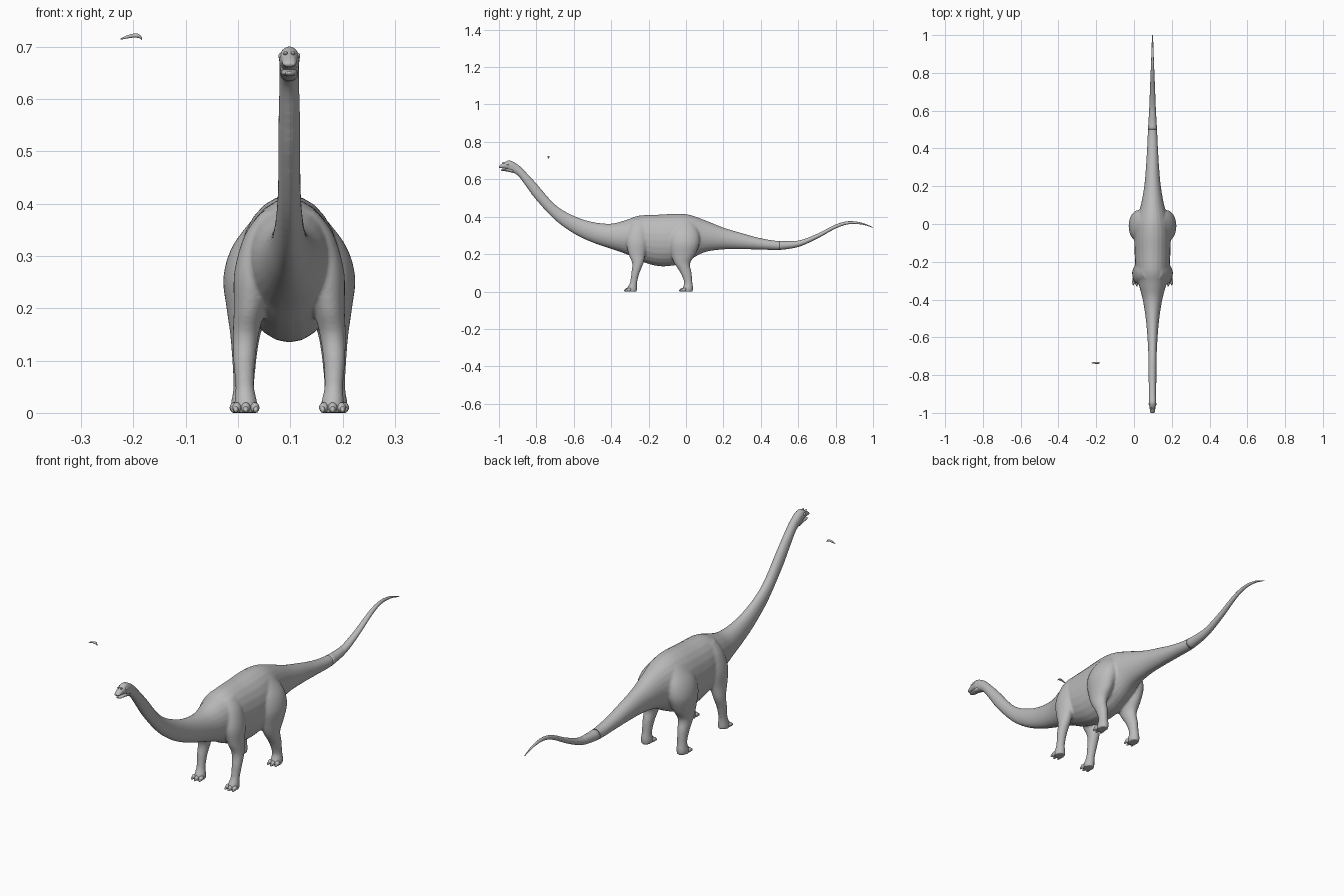
import bpy, bmesh, math
from mathutils import Matrix, Vector

if "Cube" in bpy.data.objects:
    bpy.data.objects.remove(bpy.data.objects["Cube"], do_unlink=True)

CENTRE = 0.098  # the animal stands beside the origin


def material(name, value):
    mat = bpy.data.materials.new(name)
    mat.use_nodes = True
    colour = (value, value, value, 1)
    mat.diffuse_color = colour
    mat.node_tree.nodes["Principled BSDF"].inputs["Base Color"].default_value = colour
    return mat


hide = material("grey hide", 0.5)


def smooth_rows(rows, steps=5):
    """Catmull-Rom interpolation through the section rows."""
    result = []
    for i in range(len(rows) - 1):
        a, b, c, d = (rows[min(max(i + k, 0), len(rows) - 1)] for k in (-1, 0, 1, 2))
        for s in range(steps):
            t = s / steps
            result.append([0.5 * (2 * q + (r - p) * t + (2 * p - 5 * q + 4 * r - w) * t * t
                                  + (3 * q - p - 3 * r + w) * t ** 3)
                           for p, q, r, w in zip(a, b, c, d)])
    result.append(list(rows[-1]))
    return result


def loft(bm, rings):
    loops = [[bm.verts.new(p) for p in ring] for ring in rings]
    n = len(loops[0])
    for lower, upper in zip(loops, loops[1:]):
        for i in range(n):
            j = (i + 1) % n
            bm.faces.new((lower[i], lower[j], upper[j], upper[i]))
    bm.faces.new(loops[0][::-1])
    bm.faces.new(loops[-1])


def circle(n=24):
    return [(math.cos(math.tau * i / n), math.sin(math.tau * i / n)) for i in range(n)]


def spine_loft(bm, rows):
    """Rows: y, top z, bottom z, half width."""
    loft(bm, [[(w * c, y, (top + low) / 2 + (top - low) / 2 * s) for c, s in circle()]
              for y, top, low, w in smooth_rows(rows)])


def leg_loft(bm, rows, side):
    """Rows: z, x, y, half width, half depth."""
    loft(bm, [[(side * (x + rx * c), y + ry * s, z) for c, s in circle()]
              for z, x, y, rx, ry in smooth_rows(rows)])


def ball(bm, centre, size, tilt=0.0):
    matrix = (Matrix.Translation(centre) @ Matrix.Rotation(tilt, 4, "X")
              @ Matrix.Diagonal((*size, 1)))
    bmesh.ops.create_uvsphere(bm, u_segments=16, v_segments=10, radius=1, matrix=matrix)


def finish(bm, name, x=CENTRE):
    bmesh.ops.recalc_face_normals(bm, faces=bm.faces)
    for face in bm.faces:
        face.smooth = True
    mesh = bpy.data.meshes.new(name)
    bm.to_mesh(mesh)
    bm.free()
    mesh.materials.append(hide)
    obj = bpy.data.objects.new(name, mesh)
    obj.location.x = x
    bpy.context.collection.objects.link(obj)
    return obj


# Section profiles
trunk = [
    (-.95, .698, .645, .019), (-.9, .68, .62, .019), (-.85, .632, .555, .02),
    (-.8, .578, .488, .021), (-.7, .465, .382, .022), (-.6, .405, .31, .027),
    (-.5, .372, .262, .036), (-.4, .363, .228, .052), (-.32, .383, .2, .073),
    (-.25, .406, .165, .088), (-.15, .411, .136, .095), (-.05, .416, .142, .096),
    (.02, .41, .17, .085), (.1, .382, .21, .062), (.2, .342, .225, .044),
    (.3, .312, .226, .035), (.4, .285, .224, .029), (.5, .27, .222, .024),
    (.6, .272, .238, .018)]
tail_end = [
    (.5, .27, .222, .024), (.6, .272, .238, .018), (.7, .308, .282, .014),
    (.8, .358, .337, .01), (.87, .376, .36, .007), (.94, .368, .358, .005),
    (1, .344, .341, .002)]
hind_leg = [
    (0, .088, .006, .023, .03), (.02, .088, .01, .023, .028), (.05, .087, .012, .02, .022),
    (.1, .086, 0, .023, .03), (.15, .084, -.02, .029, .042), (.2, .08, -.015, .04, .066),
    (.26, .075, -.01, .051, .083), (.32, .062, -.01, .046, .078), (.38, .032, -.01, .03, .05)]
front_leg = [
    (0, .083, -.29, .023, .028), (.02, .083, -.288, .022, .026), (.05, .085, -.28, .018, .019),
    (.1, .086, -.27, .021, .022), (.15, .083, -.258, .025, .03), (.2, .076, -.262, .03, .045),
    (.27, .068, -.262, .037, .058), (.34, .05, -.255, .035, .052), (.385, .028, -.25, .025, .04)]

# Neck, torso and legs fused into one skin
bm = bmesh.new()
spine_loft(bm, trunk)
for side in (-1, 1):
    leg_loft(bm, hind_leg, side)
    leg_loft(bm, front_leg, side)
body = finish(bm, "body_and_legs")
remesh = body.modifiers.new("Fuse", "REMESH")
remesh.mode = "VOXEL"
remesh.voxel_size = 0.005
remesh.use_smooth_shade = True
relax = body.modifiers.new("Relax", "SMOOTH")
relax.factor = 0.5
relax.iterations = 6

# Tapering tail end
bm = bmesh.new()
spine_loft(bm, tail_end)
finish(bm, "tail_end")

# Toes with short claws
bm = bmesh.new()
for side in (-1, 1):
    for x, y in ((.088, -.018), (.083, -.312)):
        for spread in (-1, 0, 1):
            toe = Vector((side * x + spread * .017, y + abs(spread) * .006, .01))
            ball(bm, toe, (.009, .014, .01), .2)
            ball(bm, toe + Vector((spread * .002, -.01, -.003)), (.005, .01, .006), .3)
finish(bm, "toes")

# Skull with upper jaw and brow
bm = bmesh.new()
spine_loft(bm, [(-1, .67, .662, .009), (-.992, .677, .66, .013), (-.975, .688, .658, .015),
                (-.95, .7, .652, .019), (-.925, .694, .645, .019), (-.9, .678, .625, .018)])
finish(bm, "skull")

# Lower jaw, slightly open
bm = bmesh.new()
spine_loft(bm, [(-.99, .652, .647, .007), (-.98, .654, .644, .012),
                (-.955, .658, .642, .016), (-.925, .66, .634, .017)])
finish(bm, "lower_jaw")

# Eyes and nostril ridges
bm = bmesh.new()
for side in (-1, 1):
    ball(bm, (side * .016, -.952, .682), (.005, .008, .006))
    ball(bm, (side * .007, -.975, .687), (.004, .008, .004), -.4)
finish(bm, "eyes_and_nostrils")

# Small loose curved sliver floating beside the neck
bm = bmesh.new()
sliver = [(-.021, -.004, .001), (-.01, 0, .003), (.004, .003, .004), (.015, .002, .004),
          (.021, -.004, .002)]
loft(bm, [[(x, -.735 + 1.3 * r * c, .718 + z + r * s) for c, s in circle(10)]
          for x, z, r in smooth_rows(sliver, 3)])
finish(bm, "loose_sliver", -.204)
